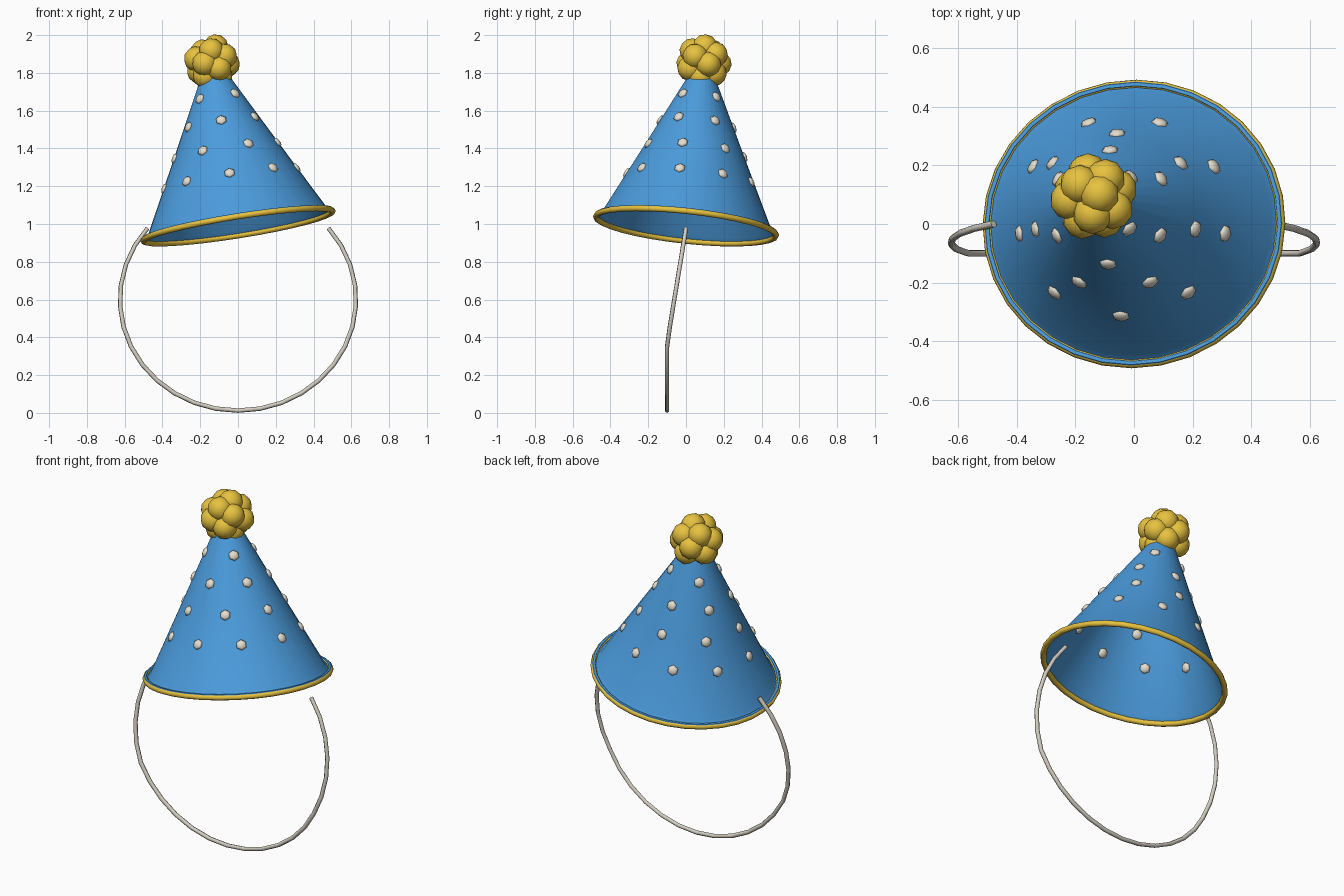
import bpy, bmesh, math
from mathutils import Matrix, Vector

if "Cube" in bpy.data.objects:
    bpy.data.objects.remove(bpy.data.objects["Cube"])

SEG = 32
TILT = (Matrix.Translation((0, 0, 0.99))
        @ Matrix.Rotation(math.radians(-9), 4, 'Y')
        @ Matrix.Rotation(math.radians(-6), 4, 'X'))
OVAL = Matrix.Diagonal((1.03, 0.975, 1, 1))   # hat is slightly wider than deep


def material(name, rgb):
    m = bpy.data.materials.new(name)
    m.diffuse_color = (*rgb, 1)
    m.use_nodes = True
    m.node_tree.nodes["Principled BSDF"].inputs["Base Color"].default_value = m.diffuse_color
    return m


BLUE = material("blue_card", (0.07, 0.33, 0.72))
GOLD = material("gold", (0.80, 0.54, 0.05))
CREAM = material("cream", (0.78, 0.73, 0.62))
STRAP = material("elastic", (0.66, 0.62, 0.54))


def finish(bm, name, mat, smooth=True):
    for f in bm.faces:
        f.smooth = smooth
    me = bpy.data.meshes.new(name)
    bm.to_mesh(me)
    bm.free()
    me.materials.append(mat)
    ob = bpy.data.objects.new(name, me)
    bpy.context.collection.objects.link(ob)
    return ob


def lathe(profile, name, mat, closed=False):
    """Revolve (radius, height) points round the tilted hat axis."""
    bm = bmesh.new()
    rings = []
    for r, h in profile:
        rings.append([bm.verts.new(TILT @ OVAL @ Vector((
            r * math.cos(2 * math.pi * i / SEG), r * math.sin(2 * math.pi * i / SEG), h)))
            for i in range(SEG)])
    pairs = list(zip(rings, rings[1:]))
    if closed:
        pairs.append((rings[-1], rings[0]))
    for a, b in pairs:
        for i in range(SEG):
            j = (i + 1) % SEG
            bm.faces.new((a[i], a[j], b[j], b[i]))
    return finish(bm, name, mat)


def wall_radius(h):
    return 0.475 - 0.5 * h


# Cone with a small rolled lip at the bottom
cone = lathe([(0.505, 0.006), (0.497, 0.0165), (0.485, 0.0165), (0.481, 0.007),
              (0.465, 0.025), (wall_radius(0.4), 0.4), (wall_radius(0.86), 0.86)],
             "hat_cone", BLUE)
bpy.context.view_layer.objects.active = cone
cone.select_set(True)
bpy.ops.object.shade_smooth_by_angle(angle=math.radians(40))

# Gold trim round the rim
lathe([(0.492 + 0.016 * math.cos(k * math.pi / 4), 0.016 * math.sin(k * math.pi / 4))
       for k in range(8)], "rim_trim", GOLD, closed=True)

# Raised dots: (height on axis, count, first angle)
bm = bmesh.new()
for h, count, start in [(0.25, 9, 270), (0.40, 7, 90), (0.55, 6, 270), (0.69, 4, 45)]:
    for k in range(count):
        a = math.radians(start + 360 * k / count)
        r = wall_radius(h)
        pos = OVAL @ Vector((r * math.cos(a), r * math.sin(a), h))
        out = Vector((math.cos(a), math.sin(a), 0.5))
        turn = out.to_track_quat('Z', 'Y').to_matrix().to_4x4()
        bmesh.ops.create_uvsphere(
            bm, u_segments=6, v_segments=4, radius=1,
            matrix=TILT @ Matrix.Translation(pos) @ turn @ Matrix.Diagonal((0.03, 0.03, 0.014, 1)))
finish(bm, "dots", CREAM)

# Pompom: balls spread evenly round a core at the tip
bm = bmesh.new()
N = 14
centre = Vector((0, 0, 0.88))
bmesh.ops.create_icosphere(bm, subdivisions=2, radius=0.09,
                           matrix=TILT @ Matrix.Translation(centre))
for k in range(N):
    z = 1 - (2 * k + 1) / N
    s = math.sqrt(1 - z * z)
    a = k * math.pi * (3 - math.sqrt(5))
    d = Vector((s * math.cos(a), s * math.sin(a), z))
    bmesh.ops.create_icosphere(bm, subdivisions=2, radius=0.068,
                               matrix=TILT @ Matrix.Translation(centre + d * 0.085))
finish(bm, "pompom", GOLD)

# Elastic chin strap: oval loop open at the top, leaning forward as it drops
cu = bpy.data.curves.new("chin_strap", 'CURVE')
cu.dimensions = '3D'
cu.bevel_depth = 0.012
cu.bevel_resolution = 1
cu.use_fill_caps = True
sp = cu.splines.new('POLY')
COUNT = 25
sp.points.add(COUNT - 1)
for i, p in enumerate(sp.points):
    a = math.radians(140 + 260 * i / (COUNT - 1))
    z = 0.6 + 0.588 * math.sin(a)
    p.co = (0.625 * math.cos(a), -0.1 * min(1, (0.978 - z) / 0.61), z, 1)
sp.use_smooth = True
cu.materials.append(STRAP)
bpy.context.collection.objects.link(bpy.data.objects.new("chin_strap", cu))
